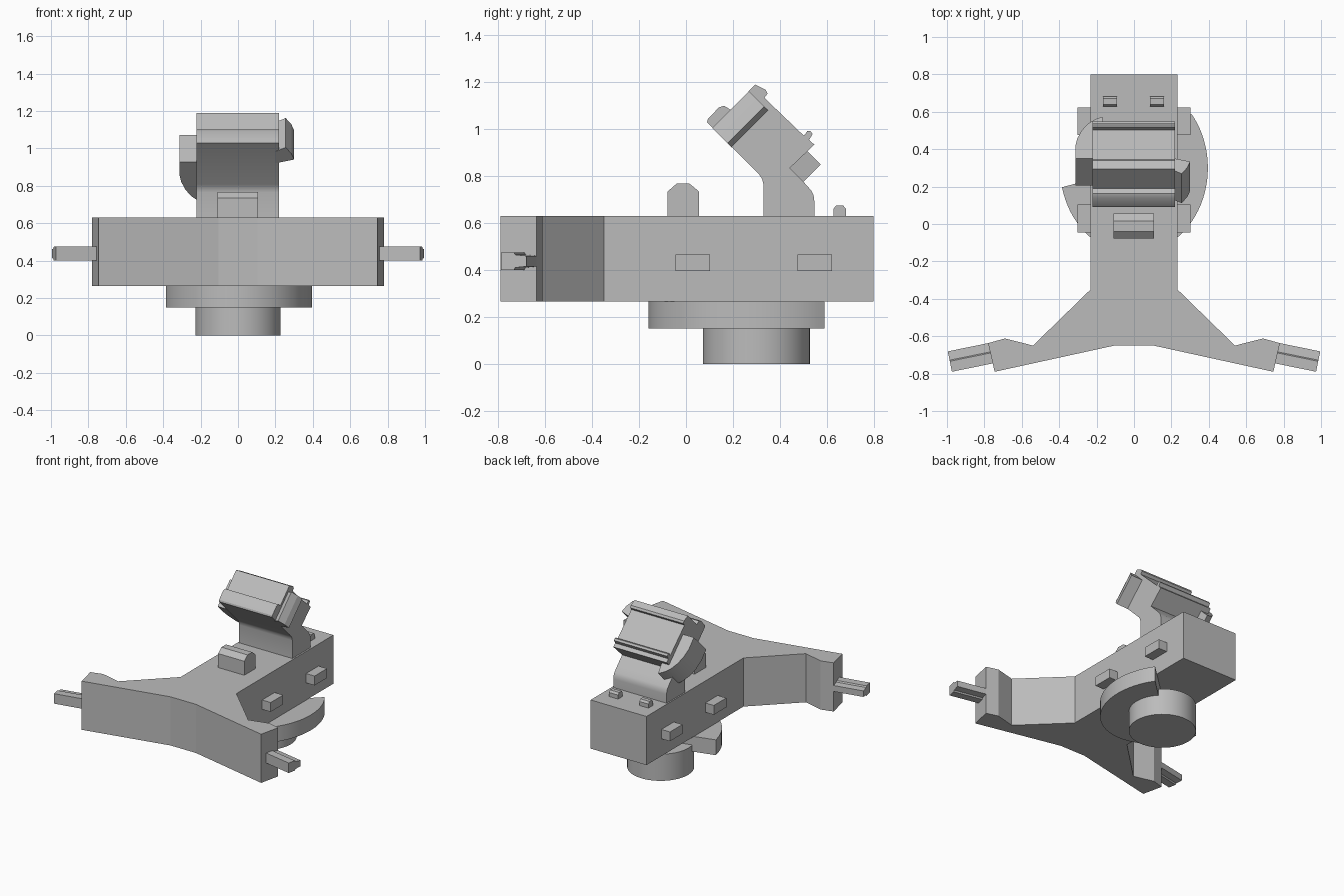
import bpy, bmesh, math
from mathutils import Vector

cube = bpy.data.objects.get("Cube")
if cube:
    bpy.data.objects.remove(cube, do_unlink=True)

grey = bpy.data.materials.new("plain grey")
grey.use_nodes = True
grey.diffuse_color = (0.5, 0.5, 0.5, 1)
grey.node_tree.nodes["Principled BSDF"].inputs["Base Color"].default_value = (0.5, 0.5, 0.5, 1)


def prism(name, points, offset, smooth=False):
    """Extrude a closed planar outline by an offset vector."""
    bm = bmesh.new()
    face = bm.faces.new([bm.verts.new(p) for p in points])
    ext = bmesh.ops.extrude_face_region(bm, geom=[face])
    verts = [g for g in ext["geom"] if isinstance(g, bmesh.types.BMVert)]
    bmesh.ops.translate(bm, vec=Vector(offset), verts=verts)
    bmesh.ops.recalc_face_normals(bm, faces=bm.faces)
    mesh = bpy.data.meshes.new(name)
    bm.to_mesh(mesh)
    bm.free()
    mesh.materials.append(grey)
    obj = bpy.data.objects.new(name, mesh)
    bpy.context.collection.objects.link(obj)
    if smooth:
        bpy.ops.object.select_all(action="DESELECT")
        obj.select_set(True)
        bpy.context.view_layer.objects.active = obj
        bpy.ops.object.shade_smooth_by_angle(angle=math.radians(30))
    return obj


def side_profile(name, yz, x0, x1, smooth=False):
    return prism(name, [(x0, y, z) for y, z in yz], (x1 - x0, 0, 0), smooth)


def box(name, x0, x1, y0, y1, z0, z1):
    return prism(name, [(x0, y0, z0), (x1, y0, z0), (x1, y1, z0), (x0, y1, z0)], (0, 0, z1 - z0))


def arc(rx, ry, start, end, steps):
    angles = [math.radians(start + (end - start) * i / steps) for i in range(steps + 1)]
    return [(rx * math.cos(t), 0.3 + ry * math.sin(t)) for t in angles]


# Flat body with two swept arms
half = [(0.232, 0.8), (0.232, -0.35), (0.54, -0.65), (0.69, -0.612),
        (0.78, -0.637), (0.745, -0.79), (0.105, -0.65)]
outline = half + [(-x, y) for x, y in reversed(half)]
prism("body", [(x, y, 0.265) for x, y in outline], (0, 0, 0.365))

# Round base and partial oval collar
prism("base_cylinder", [(x, y, 0) for x, y in arc(0.228, 0.228, 0, 354, 59)], (0, 0, 0.2), True)
collar = arc(0.395, 0.46, -167, 39, 48) + [(0, 0.3)]
prism("oval_collar", [(x, y, 0.15) for x, y in collar], (0, 0, 0.115), True)

# Stepped pegs on the arm tips and square pegs on the flanks
along = Vector((0.245, -0.05, 0)).normalized()
across = Vector((-along.y, along.x, 0))
section = [(-0.057, 0.4), (0.0, 0.4), (0.006, 0.41), (0.054, 0.415),
           (0.054, 0.46), (0.006, 0.465), (0.0, 0.475), (-0.057, 0.475)]
root = Vector((0.74, -0.684, 0))
for side, s in (("left", 1), ("right", -1)):
    pts = [root + across * v + Vector((0, 0, z)) for v, z in section]
    off = along * 0.25
    prism(side + "_arm_peg", [(p.x * s, p.y, p.z) for p in pts], (off.x * s, off.y, 0))
    for place, y in (("front", -0.045), ("back", 0.475)):
        box(side + "_" + place + "_side_peg", min(s * 0.2, s * 0.303), max(s * 0.2, s * 0.303),
            y, y + 0.148, 0.395, 0.465)

# Raised studs on the deck
side_profile("front_lug", [(-0.078, 0.62), (-0.078, 0.735), (-0.04, 0.768), (0.015, 0.768),
                           (0.055, 0.735), (0.055, 0.62)], -0.11, 0.107)
for side, x in (("left", 0.086), ("right", -0.166)):
    side_profile(side + "_rear_stud", [(0.628, 0.62), (0.628, 0.66), (0.64, 0.675), (0.67, 0.675),
                                       (0.682, 0.66), (0.682, 0.62)], x, x + 0.075)

# Bent neck and ridged head
neck = [(0.33, 0.62), (0.33, 0.765), (0.325, 0.787), (0.312, 0.807), (0.09, 1.03), (0.093, 1.043),
        (0.14, 1.093), (0.163, 1.1), (0.19, 1.083), (0.295, 1.19), (0.34, 1.168),
        (0.348, 1.152), (0.334, 1.134), (0.503, 0.972), (0.518, 0.993), (0.53, 0.993),
        (0.54, 0.98), (0.525, 0.955), (0.547, 0.934), (0.443, 0.835), (0.5, 0.777),
        (0.533, 0.74), (0.544, 0.72), (0.547, 0.695), (0.547, 0.62)]
side_profile("neck_and_head", neck, -0.222, 0.22, True)


# Side grips: outlines run across the head and back along its 45 degree tilt
def tilted(name, xb, a0, a1, smooth=False):
    r = math.sqrt(0.5)
    d = (a1 - a0) * r
    return prism(name, [(x, (a0 + b) * r, (a0 - b) * r) for x, b in xb], (0, d, d), smooth)


tilted("left_grip", [(0.2, -0.6), (0.255, -0.632), (0.285, -0.585), (0.3, -0.54), (0.2, -0.512)], 0.79, 1.012)
tilted("right_curved_grip", [(-0.2, -0.51), (-0.312, -0.51), (-0.314, -0.42), (-0.303, -0.36), (-0.28, -0.3),
                             (-0.247, -0.25), (-0.21, -0.217), (-0.17, -0.195), (-0.16, -0.285),
                             (-0.2, -0.32)], 0.8, 1.007, True)
